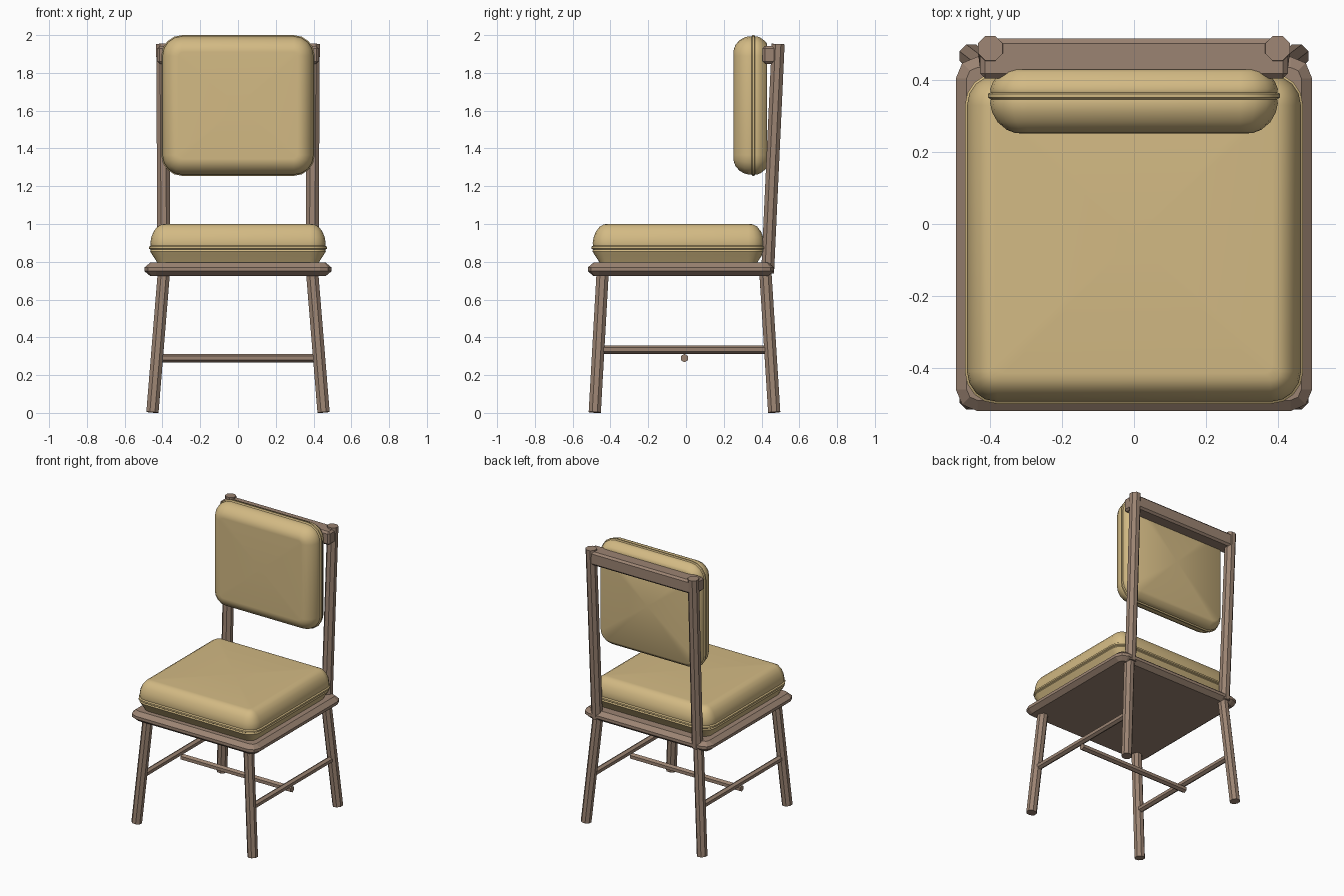
import bpy, bmesh
from math import pi, sin, cos, radians
from mathutils import Vector, Matrix

if "Cube" in bpy.data.objects:
    bpy.data.objects.remove(bpy.data.objects["Cube"])


def material(name, rgb):
    m = bpy.data.materials.new(name)
    m.diffuse_color = (*rgb, 1)
    m.use_nodes = True
    m.node_tree.nodes["Principled BSDF"].inputs["Base Color"].default_value = m.diffuse_color
    return m


WOOD = material("wood", (0.33, 0.23, 0.17))
FABRIC = material("fabric", (0.65, 0.49, 0.23))


def finish(name, bm, mat, smooth=False):
    bmesh.ops.recalc_face_normals(bm, faces=bm.faces)
    me = bpy.data.meshes.new(name)
    bm.to_mesh(me)
    bm.free()
    me.materials.append(mat)
    ob = bpy.data.objects.new(name, me)
    bpy.context.collection.objects.link(ob)
    if smooth:
        bpy.ops.object.select_all(action='DESELECT')
        ob.select_set(True)
        bpy.context.view_layer.objects.active = ob
        bpy.ops.object.shade_smooth_by_angle(angle=radians(40))
    return ob


def rod(name, a, b, r, sides, turn=0):
    """Straight bar with a polygonal section between two points."""
    a, b = Vector(a), Vector(b)
    d = b - a
    # carry the section from the nearest axis onto the bar direction
    axis = max((Vector((1, 0, 0)), Vector((0, 1, 0)), Vector((0, 0, 1))),
               key=lambda v: abs(v.dot(d)))
    base = Vector((0, 0, 1)).rotation_difference(axis).to_matrix().to_4x4()
    lean = axis.rotation_difference(d).to_matrix().to_4x4()
    bm = bmesh.new()
    bmesh.ops.create_cone(bm, cap_ends=True, segments=sides, radius1=r, radius2=r,
                          depth=d.length,
                          matrix=Matrix.Translation((a + b) / 2) @ lean @ base
                          @ Matrix.Rotation(turn, 4, 'Z'))
    return finish(name, bm, WOOD)


def pad(name, hx, hy, corner, steps, profile, mat, matrix, smooth=False):
    """Rounded rectangle lofted through (inset, height) profile points."""
    bm = bmesh.new()
    rings = []
    for inset, z in profile:
        r = max(corner - inset, 0.025)
        ring = []
        for q in range(4):
            sx, sy = ((1, 1), (-1, 1), (-1, -1), (1, -1))[q]
            for i in range(steps + 1):
                t = (q + i / steps) * pi / 2
                ring.append(bm.verts.new((sx * (hx - inset - r) + r * cos(t),
                                          sy * (hy - inset - r) + r * sin(t), z)))
        rings.append(ring)
    for lo, hi in zip(rings, rings[1:]):
        for i in range(len(lo)):
            j = (i + 1) % len(lo)
            bm.faces.new((lo[i], lo[j], hi[j], hi[i]))
    caps = [bm.faces.new(rings[0]), bm.faces.new(rings[-1])]
    if smooth:
        bmesh.ops.poke(bm, faces=caps)
    bm.transform(matrix)
    return finish(name, bm, mat, smooth)


# Seat board with a pointed edge
pad("seat_board", 0.495, 0.4925, 0.06, 2,
    [(0.03, 0.725), (0.0, 0.75), (0.0, 0.77), (0.03, 0.795)],
    WOOD, Matrix.Translation((0, -0.0275, 0)))

# Seat cushion with piping
pad("seat_cushion", 0.47, 0.46, 0.09, 4,
    [(0.045, 0.79), (0.035, 0.808), (0.014, 0.84), (0.005, 0.855), (0.008, 0.864),
     (0.0, 0.869), (0.0, 0.88), (0.008, 0.886), (0.006, 0.90), (0.011, 0.93),
     (0.023, 0.96), (0.042, 0.985), (0.065, 0.998), (0.085, 1.0)],
    FABRIC, Matrix.Translation((0, -0.04, 0)), True)

# Back cushion, its face turned to the front
pad("back_cushion", 0.406, 0.3725, 0.11, 4,
    [(0.05, 0.0), (0.035, 0.008), (0.014, 0.035), (0.006, 0.055), (0.008, 0.064),
     (0.0, 0.068), (0.0, 0.078), (0.008, 0.084), (0.006, 0.095), (0.012, 0.12),
     (0.027, 0.147), (0.052, 0.168), (0.075, 0.177), (0.09, 0.178)],
    FABRIC, Matrix.Translation((0, 0.43, 1.6275)) @ Matrix.Rotation(pi / 2, 4, 'X'), True)

# Legs, back posts and side stretchers, mirrored left and right
for side, s in (("left", -1), ("right", 1)):
    rod("front_leg_" + side, (s * 0.453, -0.483, 0.003), (s * 0.392, -0.441, 0.75),
        0.035, 8, pi / 8)
    rod("back_leg_" + side, (s * 0.453, 0.467, 0.003), (s * 0.392, 0.42, 0.75),
        0.035, 8, pi / 8)
    rod("back_post_" + side, (s * 0.392, 0.432, 0.74), (s * 0.399, 0.488, 1.953),
        0.037, 8, pi / 8)
    rod("side_stretcher_" + side, (s * 0.425, -0.464, 0.335), (s * 0.425, 0.446, 0.335),
        0.022, 6, pi / 6 * 0)

# Cross stretcher under the side stretchers
rod("cross_stretcher", (-0.43, -0.008, 0.29), (0.43, -0.008, 0.29), 0.022, 6, pi / 6)

# Top rail with chamfered edges
bm = bmesh.new()
bmesh.ops.create_cube(bm, size=1, matrix=Matrix.Translation((0, 0.46, 1.895))
                      @ Matrix.Diagonal((0.855, 0.11, 0.095, 1)))
bmesh.ops.bevel(bm, geom=bm.edges[:], offset=0.013, segments=1, affect='EDGES')
finish("top_rail", bm, WOOD)
